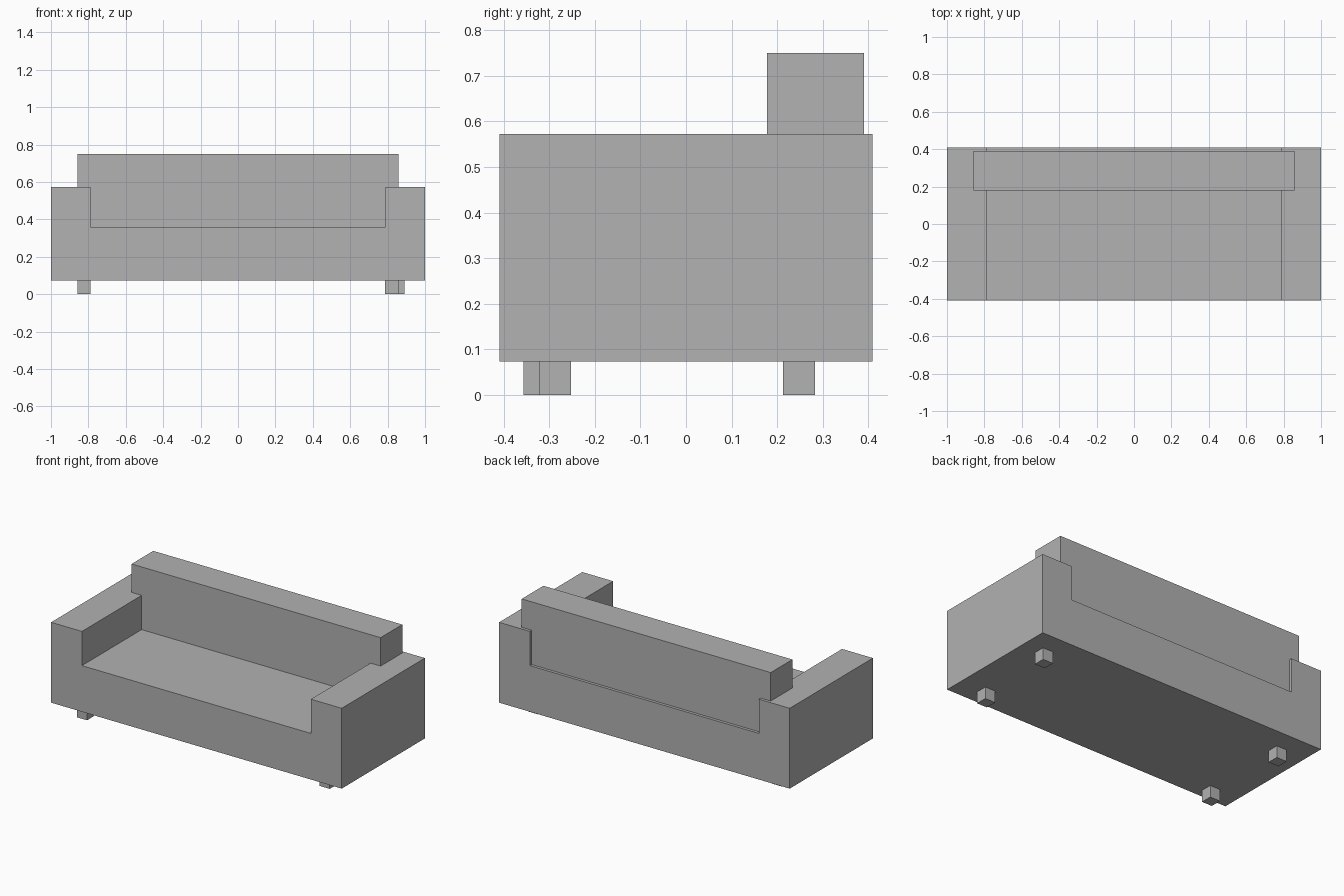
import bpy
import bmesh

cube = bpy.data.objects.get("Cube")
if cube:
    bpy.data.objects.remove(cube, do_unlink=True)

# Single upholstery colour
GREY = (0.445, 0.445, 0.445, 1)
grey = bpy.data.materials.new("plain grey")
grey.use_nodes = True
grey.diffuse_color = GREY
grey.node_tree.nodes["Principled BSDF"].inputs["Base Color"].default_value = GREY


def extrude_profile(name, profile, y_front, y_back):
    """Extrude an x-z outline from front to back."""
    bm = bmesh.new()
    face = bm.faces.new([bm.verts.new((x, y_front, z)) for x, z in profile])
    result = bmesh.ops.extrude_face_region(bm, geom=[face])
    moved = [g for g in result["geom"] if isinstance(g, bmesh.types.BMVert)]
    bmesh.ops.translate(bm, verts=moved, vec=(0, y_back - y_front, 0))
    bmesh.ops.recalc_face_normals(bm, faces=bm.faces)
    mesh = bpy.data.meshes.new(name)
    bm.to_mesh(mesh)
    bm.free()
    mesh.materials.append(grey)
    obj = bpy.data.objects.new(name, mesh)
    bpy.context.collection.objects.link(obj)
    return obj


def box(name, x0, x1, y0, y1, z0, z1):
    return extrude_profile(name, [(x0, z0), (x1, z0), (x1, z1), (x0, z1)], y0, y1)


BASE, SEAT, ARM, TOP = 0.073, 0.36, 0.573, 0.75
DEPTH, INNER = 0.409, 0.788

# Seat and both arms in one U-shaped body
half = [(1, BASE), (1, ARM), (INNER, ARM), (INNER, SEAT)]
outline = half + [(-x, z) for x, z in reversed(half)]
extrude_profile("seat_and_arms", outline, -DEPTH, DEPTH)

# Backrest, let into the arms
box("backrest", -0.857, 0.857, 0.178, 0.391, SEAT, TOP)

# Four slightly unevenly placed feet
LEG = 0.07
for name, x, y in [
    ("front_left_leg", 0.787, -0.322),
    ("front_right_leg", -0.859, -0.357),
    ("back_left_leg", 0.821, 0.213),
    ("back_right_leg", -0.859, 0.213),
]:
    box(name, x, x + LEG, y, y + LEG, 0, BASE)
